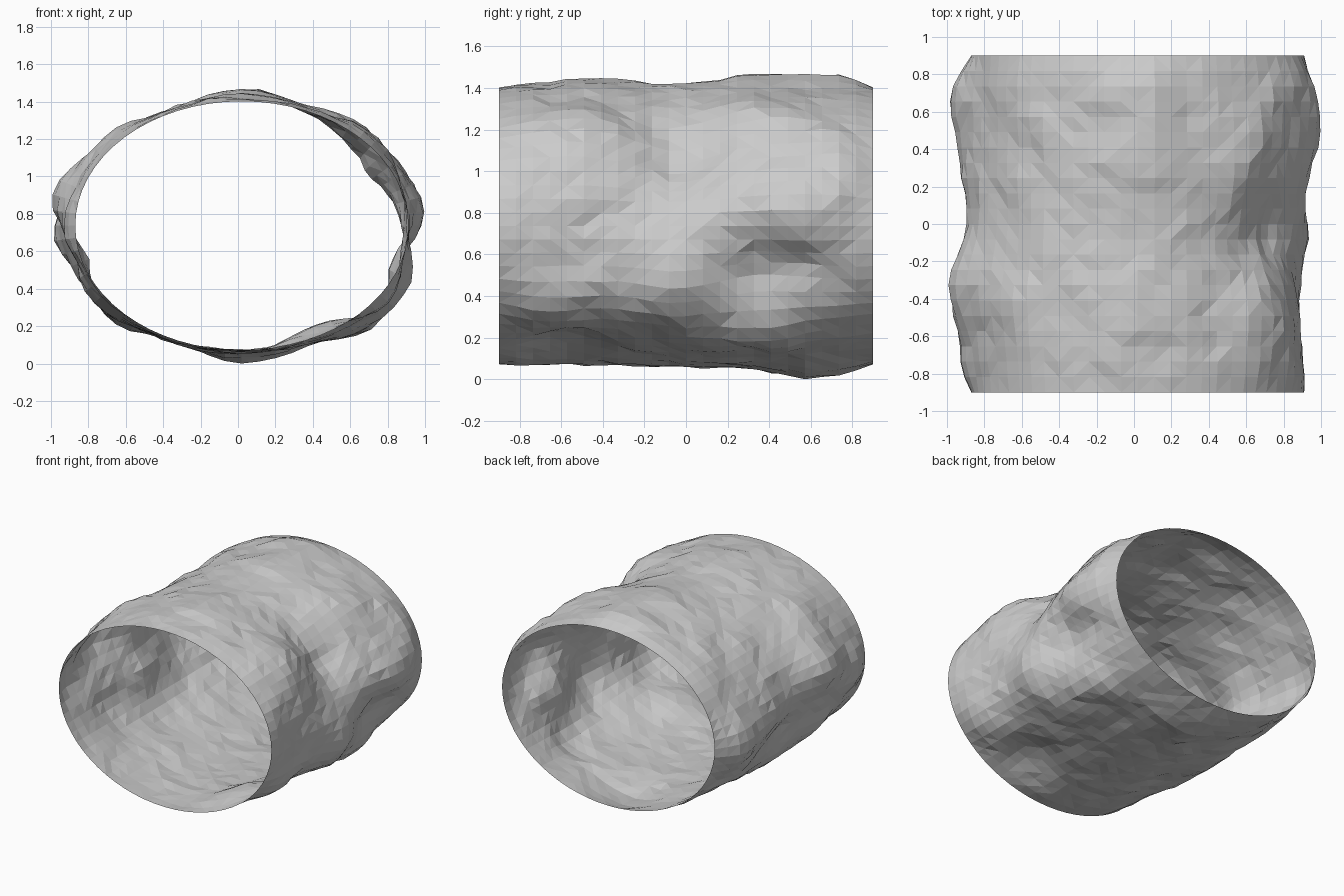
import bpy, bmesh, math
from mathutils import Vector, noise

if "Cube" in bpy.data.objects:
    bpy.data.objects.remove(bpy.data.objects["Cube"])

SIDES, RINGS = 64, 22
HALF, CX, CZ, RX, RZ = 0.9, 0.02, 0.745, 0.89, 0.665

# Broad swellings and dents: angle in degrees, y position, outward amount
BUMPS = [
    (6, 0.50, 0.075), (-19, 0.40, -0.08), (18, 0.74, 0.035), (-27, -0.05, 0.09),
    (-36, -0.60, 0.05), (-43, 0.38, 0.10), (-48, 0.02, 0.04), (-5, -0.55, -0.04),
    (30, -0.03, -0.11), (52, -0.08, -0.05), (52, 0.34, 0.05), (40, 0.65, 0.03),
    (42, -0.52, 0.05), (8, -0.17, -0.06),
    (88, 0.34, 0.05), (90, 0.72, 0.045), (92, -0.45, 0.035),
    (130, 0.65, 0.01), (138, -0.40, 0.05),
    (167, -0.32, 0.13), (183, 0.65, 0.105), (180, 0.25, 0.04), (180, -0.70, 0.05),
    (194, 0.03, -0.045), (212, -0.35, 0.05), (214, 0.45, 0.05), (222, 0.02, 0.06),
    (-88, 0.62, 0.06), (-62, -0.58, -0.085), (-95, -0.60, -0.01),
]


def offset(angle, y):
    """Outward displacement, fading to nothing at the two clean rims."""
    d = 0.012
    for deg, by, amount in BUMPS:
        da = math.atan2(math.sin(angle - math.radians(deg)),
                        math.cos(angle - math.radians(deg)))
        d += amount * math.exp(-(da / 0.26) ** 2 - ((y - by) / 0.23) ** 2)
    p = Vector((math.cos(angle), y, math.sin(angle)))
    d += 0.016 * noise.noise(p * 5.0) + 0.012 * noise.noise(p * 11.0)
    fade = min(1.0, (HALF - abs(y)) / 0.17)
    return d * fade * (2 - fade)


# Open, single-walled crumpled oval tube
bm = bmesh.new()
rings = []
for j in range(RINGS + 1):
    y = -HALF + 2 * HALF * j / RINGS
    ring = []
    for i in range(SIDES):
        a = 2 * math.pi * i / SIDES
        n = Vector((math.cos(a) / RX, 0, math.sin(a) / RZ)).normalized()
        base = Vector((CX + RX * math.cos(a), y, CZ + RZ * math.sin(a)))
        ring.append(bm.verts.new(base + n * offset(a, y)))
    rings.append(ring)
for lo, hi in zip(rings, rings[1:]):
    for i in range(SIDES):
        k = (i + 1) % SIDES
        bm.faces.new((lo[i], hi[i], hi[k], lo[k]))
bmesh.ops.triangulate(bm, faces=bm.faces[:])
bmesh.ops.recalc_face_normals(bm, faces=bm.faces[:])

# Rest the lowest point on the floor
low = min(v.co.z for v in bm.verts)
bmesh.ops.translate(bm, verts=bm.verts[:], vec=(0, 0, -low))

mesh = bpy.data.meshes.new("rock_tunnel")
bm.to_mesh(mesh)
bm.free()
tube = bpy.data.objects.new("rock_tunnel", mesh)
bpy.context.collection.objects.link(tube)
